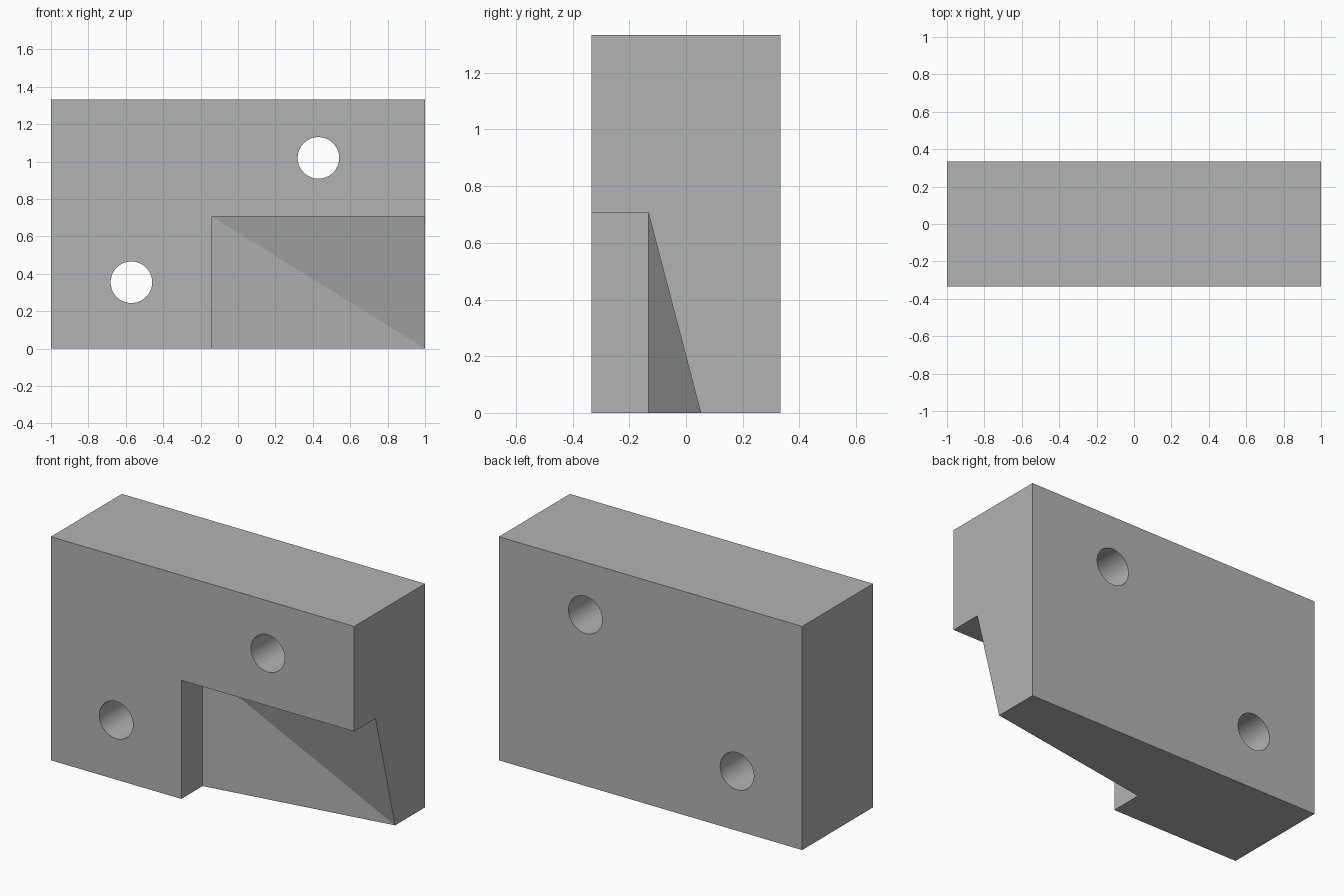
import bpy, bmesh, math
from mathutils import Vector, Matrix

cube = bpy.data.objects.get("Cube")
if cube:
    bpy.data.objects.remove(cube, do_unlink=True)

WIDTH, DEPTH, HEIGHT = 2.0, 0.667, 1.333
HOLES = [(-0.57, 0.355), (0.43, 1.02)]
HOLE_RADIUS = 0.111

grey = bpy.data.materials.new("plain grey")
grey.use_nodes = True
colour = (0.45, 0.45, 0.45, 1)
grey.diffuse_color = colour
grey.node_tree.nodes["Principled BSDF"].inputs["Base Color"].default_value = colour


def make_object(name, bm):
    bmesh.ops.recalc_face_normals(bm, faces=bm.faces)
    mesh = bpy.data.meshes.new(name)
    bm.to_mesh(mesh)
    bm.free()
    mesh.materials.append(grey)
    obj = bpy.data.objects.new(name, mesh)
    bpy.context.collection.objects.link(obj)
    return obj


def cut(target, cutter):
    cutter.hide_render = True
    mod = target.modifiers.new("cut", "BOOLEAN")
    mod.operation = "DIFFERENCE"
    mod.solver = "EXACT"
    mod.object = cutter
    bpy.context.view_layer.objects.active = target
    bpy.ops.object.modifier_apply(modifier=mod.name)
    bpy.data.objects.remove(cutter, do_unlink=True)


# Main block
bm = bmesh.new()
bmesh.ops.create_cube(bm, size=1)
bmesh.ops.scale(bm, vec=(WIDTH, DEPTH, HEIGHT), verts=bm.verts)
bmesh.ops.translate(bm, vec=(0, 0, HEIGHT / 2), verts=bm.verts)
block = make_object("drilled_block", bm)

# Corner pocket: its back folds along a diagonal and deepens to the low outer corner
inner_top = Vector((-0.14, -0.133, 0.707))
low_corner = Vector((1.0, 0.052, 0.0))
far = inner_top + (low_corner - inner_top) * 1.2   # run past the block for a clean cut
bm = bmesh.new()
for x in (inner_top.x, far.x):
    for z in (inner_top.z, far.z):
        bm.verts.new((x, -DEPTH, z))
        deepest = x == far.x and z == far.z
        bm.verts.new((x, far.y if deepest else inner_top.y, z))
bmesh.ops.convex_hull(bm, input=bm.verts)
cut(block, make_object("pocket_cutter", bm))

# Two through holes
for x, z in HOLES:
    bm = bmesh.new()
    bmesh.ops.create_cone(bm, cap_ends=True, segments=64, radius1=HOLE_RADIUS,
                          radius2=HOLE_RADIUS, depth=DEPTH * 2,
                          matrix=Matrix.Translation((x, 0, z)) @ Matrix.Rotation(math.pi / 2, 4, "X"))
    cut(block, make_object("hole_cutter", bm))

# Smooth hole walls, crisp edges elsewhere
bpy.ops.object.select_all(action="DESELECT")
block.select_set(True)
bpy.context.view_layer.objects.active = block
bpy.ops.object.shade_smooth_by_angle(angle=math.radians(12))
